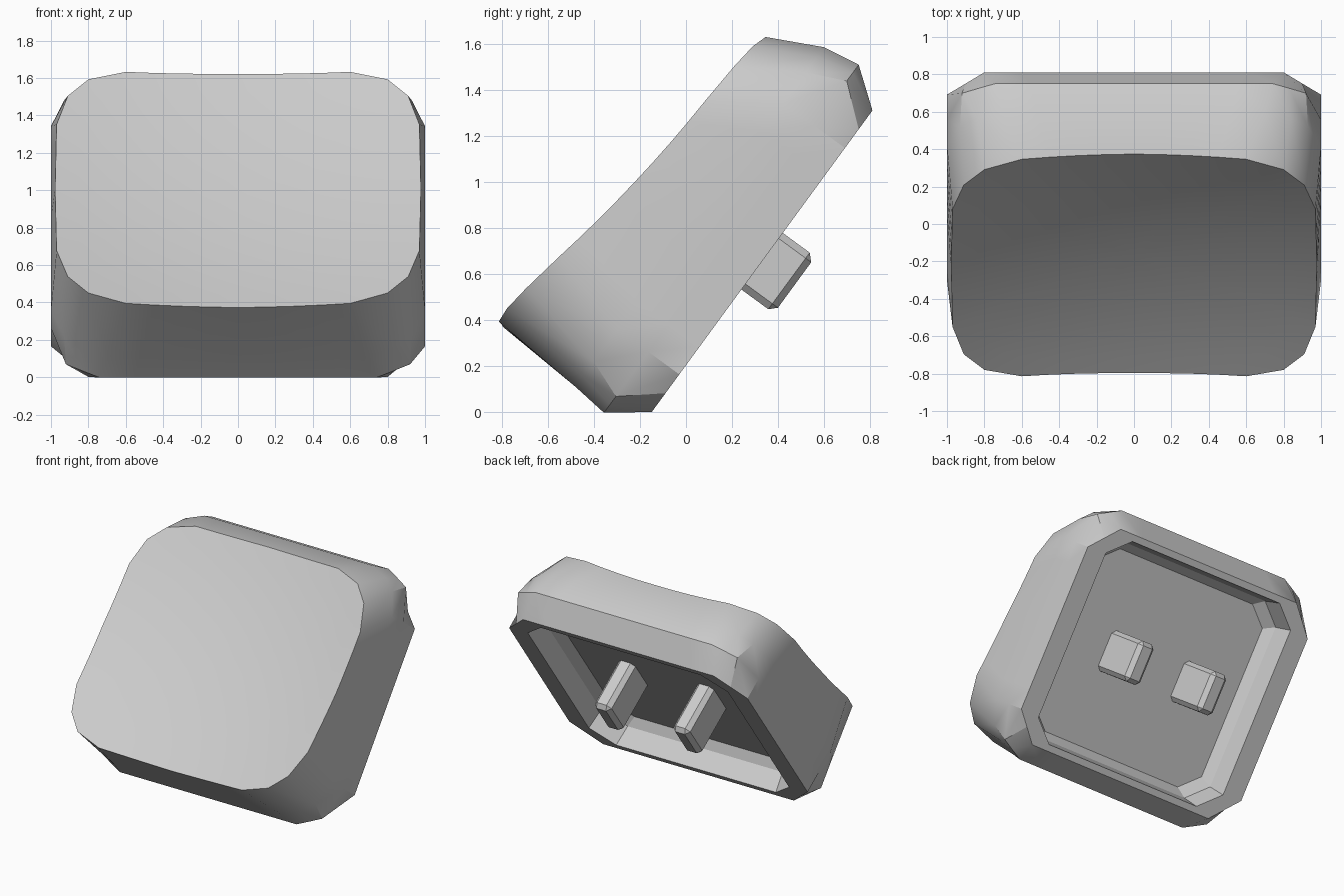
import bpy, bmesh, math
from mathutils import Matrix, Vector

cube = bpy.data.objects.get("Cube")
if cube:
    bpy.data.objects.remove(cube, do_unlink=True)

grey = bpy.data.materials.new("light grey plastic")
grey.use_nodes = True
colour = (0.6, 0.6, 0.6, 1)
grey.diffuse_color = colour
grey.node_tree.nodes["Principled BSDF"].inputs["Base Color"].default_value = colour

# The cap is modelled flat, then leaned back on its front edge
LEAN = Matrix.Translation((0, 0.331, 0.657)) @ Matrix.Rotation(math.radians(53.8), 4, "X")


def ring(corner, bow=0.0, shift=0.0, steps=4):
    """Closed outline mirrored from one corner; straight runs are subdivided."""
    first, last = Vector(corner[0]), Vector(corner[-1])
    mid_y, mid_x = Vector((0, first.y + bow)), Vector((last.x + bow, 0))
    quarter = [mid_y.lerp(first, i / steps) for i in range(steps)]
    quarter += [Vector(p) for p in corner]
    quarter += [last.lerp(mid_x, (i + 1) / steps) for i in range(steps)]
    flipped = quarter[::-1]
    loop = quarter[:-1] + [Vector((p.x, -p.y)) for p in flipped[:-1]]
    loop += [Vector((-p.x, -p.y)) for p in quarter[:-1]]
    loop += [Vector((-p.x, p.y)) for p in flipped[:-1]]
    return [Vector((p.x, p.y + shift)) for p in loop]


def chamfer(a, b):
    return [a, a, ((a[0] + b[0]) / 2, (a[1] + b[1]) / 2), b]


def dish(p):
    """Height of the scooped top surface."""
    t = p.y + 0.03
    return 0.572 - 0.119 * t + 0.09 * t * t + 0.08 * p.x * p.x


def finish(bm, name):
    bmesh.ops.remove_doubles(bm, verts=bm.verts, dist=0.0005)
    bmesh.ops.recalc_face_normals(bm, faces=bm.faces)
    mesh = bpy.data.meshes.new(name)
    bm.to_mesh(mesh)
    bm.free()
    mesh.transform(LEAN)
    mesh.materials.append(grey)
    obj = bpy.data.objects.new(name, mesh)
    bpy.context.collection.objects.link(obj)
    bpy.ops.object.select_all(action="DESELECT")
    obj.select_set(True)
    bpy.context.view_layer.objects.active = obj
    bpy.ops.object.shade_smooth_by_angle(angle=math.radians(28))
    return obj


# Outlines from the recess floor, over the rim, up the walls
opening = chamfer((0.67, 0.765), (0.84, 0.62))
levels = [
    (ring([(x * 0.9, y * 0.9) for x, y in opening]), 0.21),
    (ring([(x * 0.97, y * 0.97) for x, y in opening]), 0.15),
    (ring(opening), 0.0),
    (ring(chamfer((0.8, 0.8125), (1.0, 0.61))), 0.0),
    (ring([(0.74, 0.938), (0.83, 0.895), (0.92, 0.85), (1.0, 0.61)]), 0.166),
    (ring([(0.70, 0.915), (0.84, 0.86), (0.93, 0.78), (1.0, 0.61)], shift=-0.005), 0.333),
]
loops = [[(p.x, p.y, h) for p in pts] for pts, h in levels]

# Concentric outlines across the scooped top
top = ring([(0.60, 0.842), (0.80, 0.777), (0.91, 0.657), (0.97, 0.458)], bow=0.008, shift=-0.046)
centre = Vector((0, -0.046))
for k in range(8):
    pts = [centre.lerp(p, 1 - k / 8) for p in top]
    loops.append([(p.x, p.y, dish(p)) for p in pts])

bm = bmesh.new()
rows = [[bm.verts.new(p) for p in loop] for loop in loops]
count = len(top)
for low, high in zip(rows, rows[1:]):
    for i in range(count):
        j = (i + 1) % count
        bm.faces.new((low[i], low[j], high[j], high[i]))
bm.faces.new(rows[0])
peak = bm.verts.new((0, centre.y, dish(centre)))
for i in range(count):
    bm.faces.new((rows[-1][i], rows[-1][(i + 1) % count], peak))
finish(bm, "cap_shell")

# Two mounting stems under the cap
for name, side in (("right_stem", -1), ("left_stem", 1)):
    bm = bmesh.new()
    size = Matrix.Diagonal((0.14, 0.305, 0.42, 1))
    bmesh.ops.create_cube(bm, size=1, matrix=Matrix.Translation((side * 0.33, 0, 0.035)) @ size)
    edges = [e for e in bm.edges if min(v.co.z for v in e.verts) < 0]
    bmesh.ops.bevel(bm, geom=edges, offset=0.03, segments=1, affect="EDGES")
    finish(bm, name)
